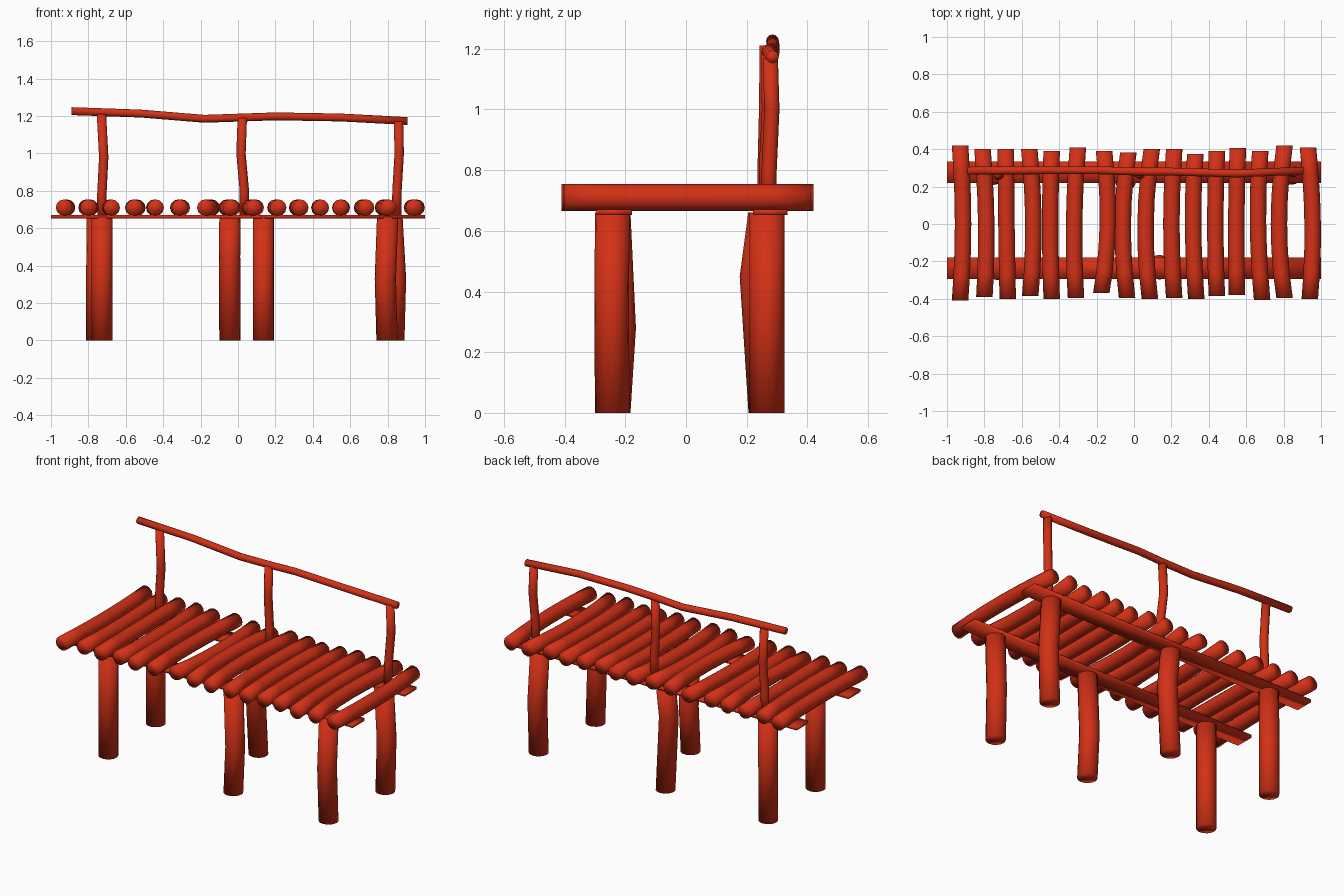
import bpy, bmesh, math
from mathutils import Vector

if "Cube" in bpy.data.objects:
    bpy.data.objects.remove(bpy.data.objects["Cube"])

red = bpy.data.materials.new("red_paint")
red.diffuse_color = (0.65, 0.03, 0.008, 1)
red.use_nodes = True
red.node_tree.nodes["Principled BSDF"].inputs["Base Color"].default_value = red.diffuse_color


def finish(name, bm):
    bmesh.ops.recalc_face_normals(bm, faces=bm.faces)
    mesh = bpy.data.meshes.new(name)
    bm.to_mesh(mesh)
    bm.free()
    mesh.materials.append(red)
    for p in mesh.polygons:
        p.use_smooth = True
    obj = bpy.data.objects.new(name, mesh)
    bpy.context.collection.objects.link(obj)
    return obj


def log(name, points, radius, axis, sides=12):
    """Round branch through the points; its rings stay square to one axis."""
    u, v = [Vector(w) for w in {
        "x": ((0, 1, 0), (0, 0, 1)),
        "y": ((1, 0, 0), (0, 0, 1)),
        "z": ((1, 0, 0), (0, 1, 0))}[axis]]
    bm = bmesh.new()
    rings = []
    for p in points:
        ring = []
        for k in range(sides):
            a = 2 * math.pi * k / sides
            ring.append(bm.verts.new(
                Vector(p) + radius * (math.cos(a) * u + math.sin(a) * v)))
        rings.append(ring)
    for r0, r1 in zip(rings, rings[1:]):
        for k in range(sides):
            j = (k + 1) % sides
            bm.faces.new((r0[k], r0[j], r1[j], r1[k]))
    bm.faces.new(rings[0])
    bm.faces.new(rings[-1])
    return finish(name, bm)


def bend(a, m, b, steps=6):
    """Parabola from a to b passing through m halfway."""
    a, m, b = Vector(a), Vector(m), Vector(b)
    c = 2 * m - (a + b) / 2
    return [a * (1 - t) ** 2 + c * 2 * t * (1 - t) + b * t * t
            for t in (i / steps for i in range(steps + 1))]


# Deck logs: x at back, middle, front, then y of the back and front ends
deck = [
    (-.93, -.914, -.93, .42, -.41), (-.81, -.79, -.80, .40, -.39),
    (-.685, -.682, -.675, .40, -.40), (-.56, -.538, -.555, .40, -.385),
    (-.44, -.448, -.44, .39, -.40), (-.30, -.32, -.31, .41, -.395),
    (-.16, -.14, -.175, .39, -.37), (-.03, -.06, -.037, .383, -.395),
    (.095, .062, .085, .40, -.40), (.215, .20, .215, .40, -.395),
    (.328, .316, .333, .375, -.40), (.443, .435, .443, .39, -.385),
    (.555, .547, .55, .405, -.38), (.675, .663, .685, .39, -.405),
    (.805, .775, .805, .42, -.395), (.93, .955, .94, .41, -.40)]
for i, (xb, xm, xf, yb, yf) in enumerate(deck):
    log(f"deck_log_{i + 1}",
        bend((xb, yb, .71), (xm, 0, .71), (xf, yf, .71)), .044, "y")

# Flat beams under the deck
for name, y0, y1 in (("front_beam", -.295, -.178), ("back_beam", .22, .335)):
    bm = bmesh.new()
    bmesh.ops.create_cube(bm, size=1)
    for v in bm.verts:
        v.co = Vector((v.co.x * 2, (y0 + y1) / 2 + v.co.y * (y1 - y0),
                       .661 + v.co.z * .018))
    finish(name, bm)

# Legs: foot, knee, top
legs = {
    "front_leg_left": ((-.727, -.243, 0), (-.727, -.243, .33), (-.727, -.243, .66)),
    "front_leg_middle": ((.136, -.24, 0), (.136, -.222, .28), (.136, -.24, .66)),
    "front_leg_right": ((.797, -.243, 0), (.788, -.245, .33), (.80, -.243, .66)),
    "back_leg_left": ((-.755, .265, 0), (-.755, .266, .33), (-.752, .266, .66)),
    "back_leg_middle": ((-.043, .263, 0), (-.045, .234, .45), (-.043, .262, .66)),
    "back_leg_right": ((.833, .267, 0), (.842, .267, .33), (.823, .267, .66)),
}
for name, pts in legs.items():
    log(name, pts, .057, "z", 16)

# Backrest posts
posts = {
    "back_post_left": ((-.727, .262, .66), (-.728, .26, .78), (-.718, .265, .98), (-.73, .268, 1.21)),
    "back_post_middle": ((.032, .27, .66), (.034, .265, .80), (.016, .275, 1.0), (.023, .272, 1.19)),
    "back_post_right": ((.848, .272, .66), (.85, .274, .80), (.862, .283, 1.0), (.858, .278, 1.17)),
}
for name, pts in posts.items():
    log(name, pts, .025, "z")

# Backrest rail
log("back_rail", [(-.89, .285, 1.226), (-.52, .287, 1.213), (-.18, .287, 1.185),
                  (.03, .28, 1.192), (.2, .28, 1.198), (.55, .27, 1.192),
                  (.905, .285, 1.173)], .021, "x")
